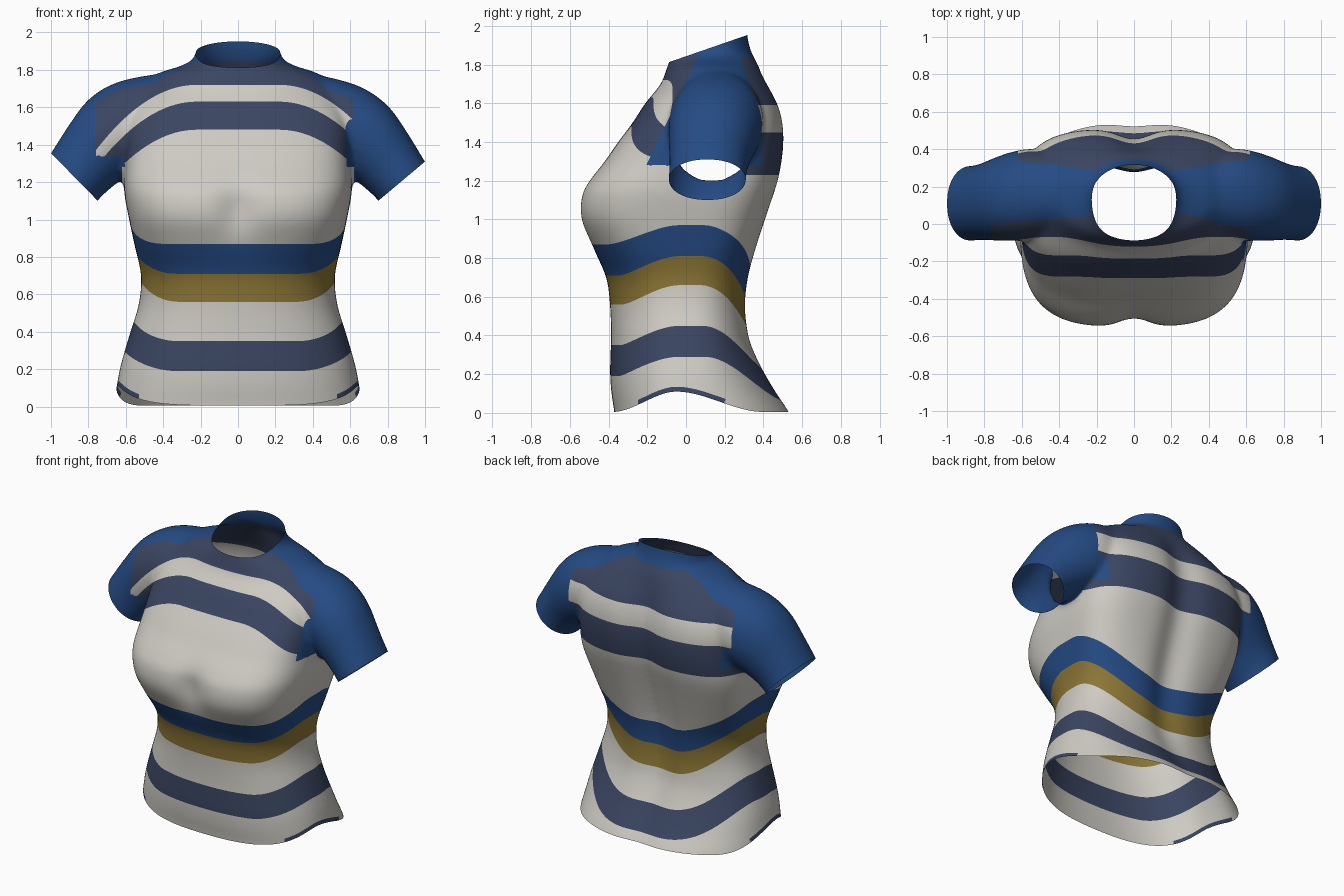
import bpy, bmesh, math
from mathutils import Vector

if "Cube" in bpy.data.objects:
    bpy.data.objects.remove(bpy.data.objects["Cube"])

# ---------- materials ----------
COLOURS = [("off_white", (.62, .60, .55)), ("blue", (.018, .07, .23)),
           ("navy", (.042, .06, .12)), ("gold", (.26, .18, .035))]
WHITE, BLUE, NAVY, GOLD = range(4)


def clamp(t):
    return max(0.0, min(1.0, t))


def smooth(t):
    t = clamp(t)
    return t * t * (3 - 2 * t)


def spow(v, p):
    return math.copysign(abs(v) ** p, v)


def spline(rows, steps=4):
    """Smooth in-between rows of a section table."""
    out = []
    for i in range(len(rows) - 1):
        a, b, c, d = (rows[max(0, min(len(rows) - 1, i + k))] for k in (-1, 0, 1, 2))
        for s in range(steps):
            t = s / steps
            out.append([q + .5 * t * (r - p + t * (2 * p - 5 * q + 4 * r - w
                        + t * (3 * (q - r) + w - p))) for p, q, r, w in zip(a, b, c, d)])
    return out + [list(rows[-1])]


def loft(bm, rings):
    """Closed tube through rings of points, capped at both ends."""
    vs = [[bm.verts.new(p) for p in r] for r in rings]
    n = len(vs[0])
    for a, b in zip(vs, vs[1:]):
        for i in range(n):
            j = (i + 1) % n
            bm.faces.new((a[i], a[j], b[j], b[i]))
    bm.faces.new(vs[0][::-1])
    bm.faces.new(vs[-1])


# ---------- torso sections: z, half width, front y, back y, roundness ----------
TORSO = [
    (-.15, .69, -.36, .62, .85), (0, .668, -.37, .545, .85), (.1, .65, -.385, .48, .85),
    (.2, .632, -.392, .42, .85), (.3, .605, -.39, .37, .85), (.4, .575, -.387, .335, .85),
    (.55, .53, -.392, .32, .85), (.7, .518, -.412, .335, .8), (.85, .55, -.48, .37, .68),
    (1.0, .582, -.545, .415, .6), (1.12, .605, -.542, .455, .58), (1.2, .61, -.50, .48, .58),
    (1.3, .605, -.42, .50, .58), (1.4, .605, -.35, .51, .6), (1.5, .6, -.275, .505, .62),
    (1.6, .58, -.21, .48, .7), (1.7, .53, -.13, .43, .88), (1.78, .43, -.1, .385, 1.0),
    (1.82, .31, -.085, .36, 1.0), (1.86, .24, -.078, .34, 1.0), (1.93, .22, -.075, .32, 1.0),
    (2.05, .215, -.075, .31, 1.0)]


def torso_ring(z, w, yf, yb, p, n=120):
    yc = .02 + .14 * clamp((z - 1) / .7)
    pts = []
    for i in range(n):
        a = 2 * math.pi * i / n
        s, c = math.sin(a), math.cos(a)
        k = (abs(s) ** (2 / p) + abs(c) ** (2 / p)) ** (-p / 2)
        x, c = w * s * k, c * k
        if c > 0:      # front, with a hollow between the two sides of the chest
            y = yc + (yf - yc) * c
            y += .05 * math.exp(-(x / .1) ** 2 - ((z - 1.05) / .13) ** 2)
        else:          # back, with a spine groove
            y = yc - (yb - yc) * c
            groove = (.02 + .035 * clamp(z / .8)) * clamp((1.8 - z) / .2)
            y -= groove * math.exp(-(x / .12) ** 2)
        pts.append((x, y, z))
    return pts


# ---------- sleeve sections: top x, top z, bottom x, bottom z, y centre, y half ----------
SLEEVE = [
    (.34, 1.79, .30, 1.36, .16, .19), (.55, 1.75, .51, 1.28, .16, .24),
    (.69, 1.70, .58, 1.24, .15, .24), (.81, 1.61, .64, 1.20, .135, .225),
    (.91, 1.47, .70, 1.15, .12, .205), (1.0, 1.325, .75, 1.10, .11, .20),
    (1.09, 1.19, .84, .97, .11, .20)]


def lift(side, x):
    return (.03 if side < 0 else -.015) * clamp((x - .35) / .65)


def sleeve_ring(side, tx, tz, bx, bz, yc, h, n=64):
    tz += lift(side, tx)
    pts = []
    for i in range(n):
        a = 2 * math.pi * i / n
        u = .5 + .5 * math.cos(a)
        pts.append((side * (bx + (tx - bx) * u), yc + h * spow(math.sin(a), .92),
                    bz + (tz - bz) * u))
    return pts


bm = bmesh.new()
loft(bm, [torso_ring(*r) for r in spline(TORSO)])
for side in (-1, 1):
    loft(bm, [sleeve_ring(side, *r) for r in spline(SLEEVE)])
bmesh.ops.recalc_face_normals(bm, faces=bm.faces)
me = bpy.data.meshes.new("shirt")
bm.to_mesh(me)
bm.free()
shirt = bpy.data.objects.new("shirt", me)
bpy.context.collection.objects.link(shirt)

# ---------- fuse torso and sleeves into one smooth skin ----------
rm = shirt.modifiers.new("fuse", 'REMESH')
rm.mode = 'VOXEL'
rm.voxel_size = .014
sm = shirt.modifiers.new("soften", 'SMOOTH')
sm.factor = .5
sm.iterations = 22
bpy.context.view_layer.objects.active = shirt
shirt.select_set(True)
for name in ("fuse", "soften"):
    bpy.ops.object.modifier_apply(modifier=name)
me = shirt.data
me.materials.clear()
for name, rgb in COLOURS:
    m = bpy.data.materials.new(name)
    m.diffuse_color = (*rgb, 1)
    m.use_nodes = True
    m.node_tree.nodes["Principled BSDF"].inputs["Base Color"].default_value = m.diffuse_color
    me.materials.append(m)
bm = bmesh.new()
bm.from_mesh(me)


# ---------- cutting helpers ----------
def cut(co, no, zmin=-9, keep=lambda p: True, clear=False):
    faces = [f for f in bm.faces if (
        lambda p: p.z > zmin and keep(p))(f.calc_center_median())]
    geom = set(faces)
    for f in faces:
        geom.update(f.verts)
        geom.update(f.edges)
    bmesh.ops.bisect_plane(bm, geom=list(geom), dist=1e-5, plane_co=co,
                           plane_no=Vector(no).normalized(), clear_outer=clear)


def cut_levels(offset, levels, **kw):
    """Cut along wavy lines z = level + offset(x, y)."""
    for v in bm.verts:
        v.co.z -= offset(v.co.x, v.co.y)
    for h in levels:
        cut((0, 0, h), (0, 0, 1), **kw)
    for v in bm.verts:
        v.co.z += offset(v.co.x, v.co.y)


def hem(x, y):
    return .105 * (1 - smooth(abs(y + .05) / (.33 if y < -.05 else .45)))


def waist(x, y):
    c = -(y + .03) / max(1e-6, math.hypot(x, y + .03))
    return .1 * (1 - smooth(c / .7)) if c > 0 else .1 - .23 * smooth((-c - .2) / .8)


def chest(x, y):
    return -1.2 * max(0, abs(x) - .22) ** 2


# ---------- openings: neck, cuffs, hem ----------
cut((0, -.08, 1.815), (0, -.346, 1), zmin=1.7, clear=True)
for side in (-1, 1):
    tx, tz, bx, bz, yc, h = SLEEVE[5]
    tz += lift(side, tx)
    cut((side * tx, 0, tz), (side * (tz - bz), 0, bx - tx), zmin=.9,
        keep=lambda p: p.x * side > .62, clear=True)
cut_levels(hem, (.005, .03))
bmesh.ops.delete(bm, geom=[f for f in bm.faces if (
    lambda p: p.z - hem(p.x, p.y) < .005)(f.calc_center_median())], context='FACES')

# ---------- stripe edges ----------
LOW = [(.19, WHITE), (.35, NAVY), (.56, WHITE), (.71, GOLD), (.87, BLUE), (9, WHITE)]
FRONT = [(1.48, None), (1.63, NAVY), (1.72, WHITE), (9, NAVY)]
BACK = [(1.23, None), (1.45, NAVY), (1.59, WHITE), (9, NAVY)]
cut_levels(waist, [h for h, c in LOW[:-1]])
cut_levels(chest, [h for h, c in FRONT[:-1]], keep=lambda p: p.y < .15)
cut_levels(lambda x, y: 0, [h for h, c in BACK[:-1]], keep=lambda p: p.y > .15)

# ---------- sleeve colour edges ----------
for x in (.62, -.62, -.76):
    cut((x, 0, 0), (1, 0, 0), zmin=1.0)
cut((0, .39, 0), (0, 1, 0), zmin=1.2)
cut((0, .40, 1.45), (0, 1, .3), zmin=1.45)
cut((0, .03, 1.77), (0, 1, -.48), zmin=1.2, keep=lambda p: p.x > 0)
cut((0, .03, 1.77), (0, 1, -.2), zmin=1.2, keep=lambda p: p.x < 0)


def band(v, table):
    return next(c for h, c in table if v < h)


def colour(p):
    x, y, z = p
    front_edge = .03 - (.48 if x > 0 else .2) * (1.77 - z)
    back_edge = min(.39, .40 - .3 * (z - 1.45))
    if z > 1.0 and (x > .62 or x < -.76):
        return BLUE
    if z > 1.0 and x < -.62 and (z < 1.34 or y > front_edge):
        return BLUE
    if z > 1.28 and front_edge < y < back_edge or z > 1.84:
        return BLUE
    c = band(z - chest(x, y), FRONT) if y < .15 else band(z, BACK)
    if c is not None:
        return c
    if z - hem(x, y) < .03 and abs(x) > .5 and -.25 < y < .2:
        return NAVY
    return band(z - waist(x, y), LOW)


for f in bm.faces:
    f.material_index = colour(f.calc_center_median())
    f.smooth = True
bm.to_mesh(me)
bm.free()
